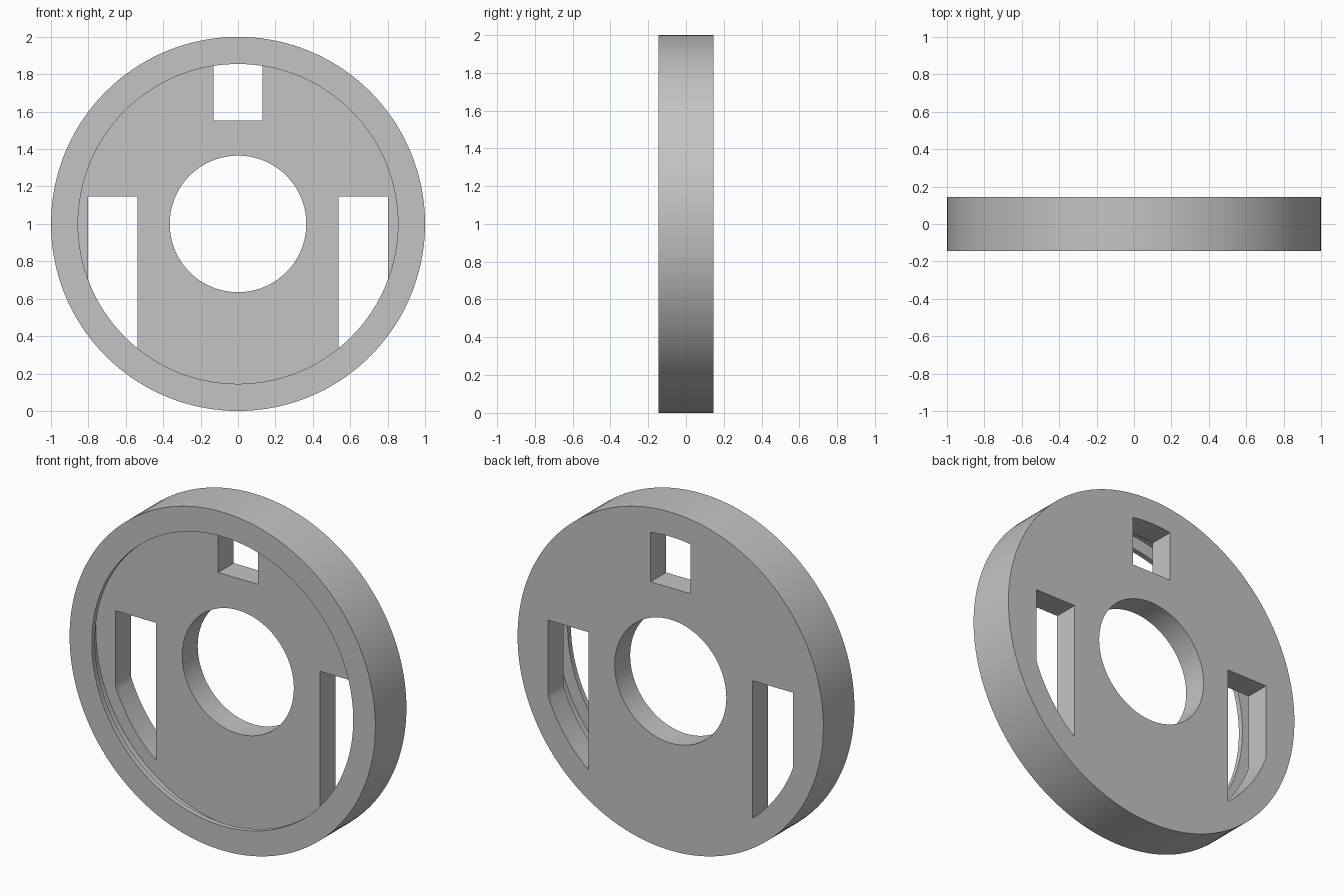
import bpy, bmesh
from math import sin, cos, asin, acos, pi, radians

if "Cube" in bpy.data.objects:
    bpy.data.objects.remove(bpy.data.objects["Cube"], do_unlink=True)

HALF = 0.145          # half of the thickness
LIP = 0.855           # opening radius of the front lip
GROOVE = 0.93         # radius of the undercut behind the lip
HOLE = 0.365          # central bore
SEGMENTS = 144
CENTRE_Z = 1.0

grey = bpy.data.materials.new("plain grey")
grey.use_nodes = True
colour = (0.55, 0.55, 0.55, 1)
grey.diffuse_color = colour
grey.node_tree.nodes["Principled BSDF"].inputs["Base Color"].default_value = colour


def make_object(name, bm):
    bmesh.ops.recalc_face_normals(bm, faces=bm.faces)
    mesh = bpy.data.meshes.new(name)
    bm.to_mesh(mesh)
    bm.free()
    mesh.materials.append(grey)
    obj = bpy.data.objects.new(name, mesh)
    bpy.context.collection.objects.link(obj)
    return obj


def lathe(name, profile):
    """Spin a closed (radius, y) profile around the y axis."""
    bm = bmesh.new()
    rings = []
    for i in range(SEGMENTS):
        a = 2 * pi * i / SEGMENTS
        rings.append([bm.verts.new((r * cos(a), y, CENTRE_Z + r * sin(a)))
                      for r, y in profile])
    n = len(profile)
    for i in range(SEGMENTS):
        near, far = rings[i], rings[(i + 1) % SEGMENTS]
        for j in range(n):
            k = (j + 1) % n
            bm.faces.new((near[j], near[k], far[k], far[j]))
    return make_object(name, bm)


def slot_cutter(name, corners, start, end, steps=16):
    """Prism bounded by straight corners and an arc of the lip radius."""
    outline = list(corners)
    for i in range(steps + 1):
        a = start + (end - start) * i / steps
        outline.append((LIP * cos(a), LIP * sin(a)))
    bm = bmesh.new()
    face = bm.faces.new([bm.verts.new((x, -0.05, CENTRE_Z + z)) for x, z in outline])
    extruded = bmesh.ops.extrude_face_region(bm, geom=[face])
    verts = [v for v in extruded["geom"] if isinstance(v, bmesh.types.BMVert)]
    bmesh.ops.translate(bm, verts=verts, vec=(0, HALF + 0.1, 0))
    obj = make_object(name, bm)
    obj.hide_render = True
    return obj


# Disc: rear plate, rim, undercut groove and thin front lip
disc = lathe("slotted_disc", [
    (HOLE, HALF), (1, HALF), (1, -HALF), (LIP, -HALF),
    (LIP, -HALF + 0.03), (GROOVE, -HALF + 0.03), (GROOVE, 0), (HOLE, 0)])

# Slots: one at the top and a mirrored pair at the sides
INNER, OUTER, SLOT_TOP = 0.537, 0.802, 0.147
TOP_HALF, TOP_FLOOR = 0.13, 0.553
tilt = asin(TOP_HALF / LIP)
cutters = [slot_cutter("top_slot_cutter",
                       [(-TOP_HALF, TOP_FLOOR), (TOP_HALF, TOP_FLOOR)],
                       pi / 2 - tilt, pi / 2 + tilt)]
low, high = -acos(INNER / LIP), -acos(OUTER / LIP)
cutters.append(slot_cutter("left_slot_cutter",
                           [(OUTER, SLOT_TOP), (INNER, SLOT_TOP)], low, high))
cutters.append(slot_cutter("right_slot_cutter",
                           [(-OUTER, SLOT_TOP), (-INNER, SLOT_TOP)],
                           pi - low, pi - high))

bpy.ops.object.select_all(action='DESELECT')
disc.select_set(True)
bpy.context.view_layer.objects.active = disc
for cutter in cutters:
    cut = disc.modifiers.new(cutter.name, 'BOOLEAN')
    cut.operation = 'DIFFERENCE'
    cut.solver = 'EXACT'
    cut.object = cutter
    bpy.ops.object.modifier_apply(modifier=cut.name)
    bpy.data.objects.remove(cutter, do_unlink=True)
bpy.ops.object.shade_smooth_by_angle(angle=radians(30))
